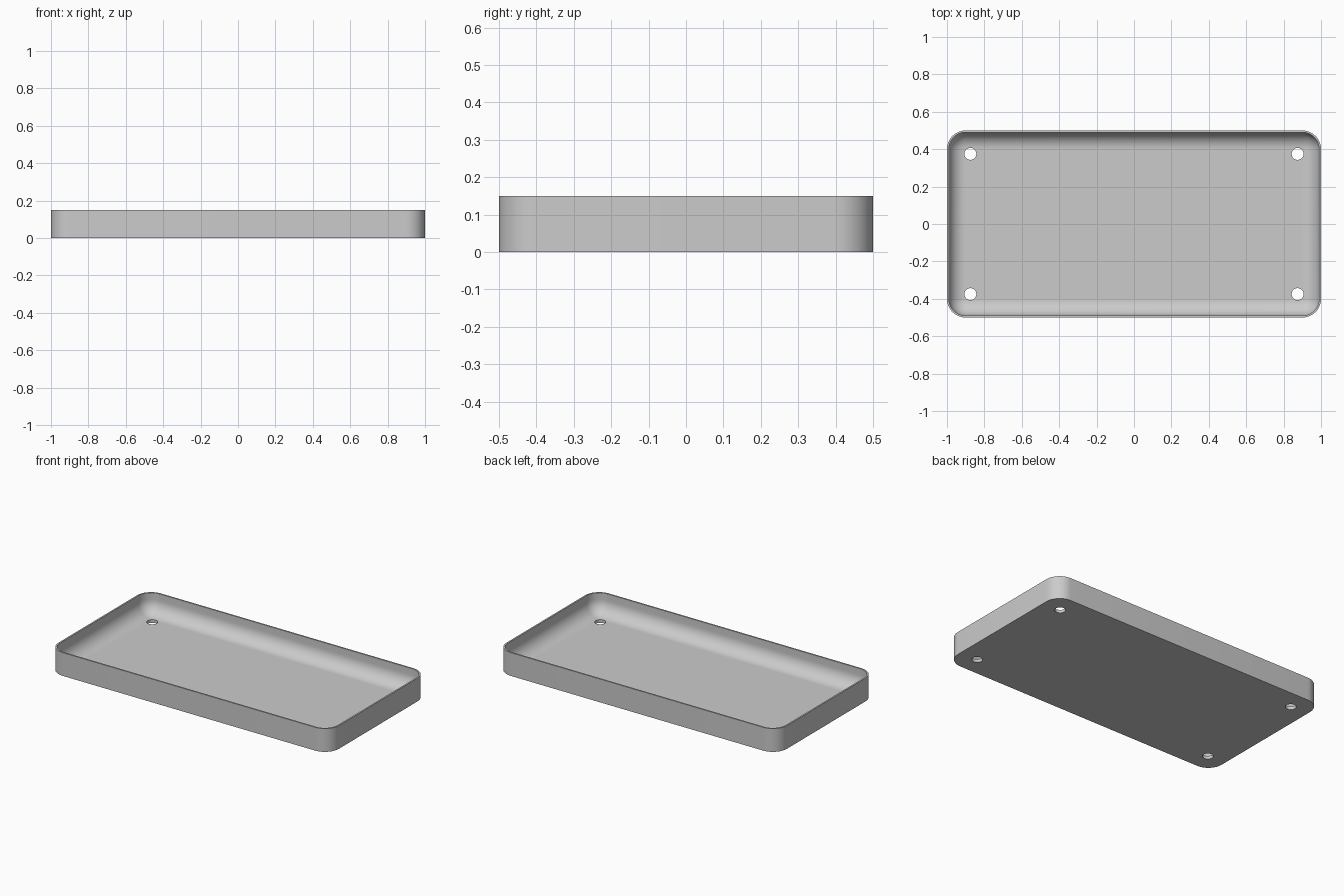
import bpy, bmesh
from math import sin, cos, pi, radians

if "Cube" in bpy.data.objects:
    bpy.data.objects.remove(bpy.data.objects["Cube"])

HALF_X, HALF_Y, HEIGHT = 1.0, 0.5, 0.15
CORNER, WALL, FLOOR, FILLET = 0.1, 0.01, 0.02, 0.088
STEPS = 12

grey = bpy.data.materials.new("plain grey")
grey.use_nodes = True
colour = (0.6, 0.6, 0.6, 1)
grey.diffuse_color = colour
grey.node_tree.nodes["Principled BSDF"].inputs["Base Color"].default_value = colour


def ring(bm, inset, z):
    """Rounded rectangle of vertices, shrunk inwards by inset."""
    r = CORNER - inset
    verts = []
    for k, (sx, sy) in enumerate([(1, 1), (-1, 1), (-1, -1), (1, -1)]):
        cx, cy = sx * (HALF_X - CORNER), sy * (HALF_Y - CORNER)
        for i in range(STEPS + 1):
            a = (k + i / STEPS) * pi / 2
            verts.append(bm.verts.new((cx + r * cos(a), cy + r * sin(a), z)))
    return verts


# Tray shell: outer wall, thin rim, inner wall and rounded floor edge
sections = [(0, 0), (0, HEIGHT), (WALL, HEIGHT)]
for i in range(STEPS + 1):
    a = i / STEPS * pi / 2
    sections.append((WALL + FILLET * (1 - cos(a)), FLOOR + FILLET * (1 - sin(a))))

bm = bmesh.new()
rings = [ring(bm, inset, z) for inset, z in sections]
for low, high in zip(rings, rings[1:]):
    for i in range(len(low)):
        j = (i + 1) % len(low)
        bm.faces.new((low[i], low[j], high[j], high[i]))
bm.faces.new(rings[0][::-1])
bm.faces.new(rings[-1])
mesh = bpy.data.meshes.new("tray")
bm.to_mesh(mesh)
bm.free()
mesh.materials.append(grey)
tray = bpy.data.objects.new("tray", mesh)
bpy.context.collection.objects.link(tray)

# Four screw holes through the floor
for sx in (-1, 1):
    for sy in (-1, 1):
        bpy.ops.mesh.primitive_cylinder_add(
            vertices=32, radius=0.032, depth=0.1,
            location=(sx * 0.875, sy * 0.375, 0.01))
        cutter = bpy.context.object
        cutter.name = "hole_cutter"
        cutter.data.materials.append(grey)
        cut = tray.modifiers.new("hole", "BOOLEAN")
        cut.operation = "DIFFERENCE"
        cut.solver = "EXACT"
        cut.object = cutter
        bpy.context.view_layer.objects.active = tray
        with bpy.context.temp_override(object=tray, active_object=tray):
            bpy.ops.object.modifier_apply(modifier=cut.name)
        bpy.data.objects.remove(cutter)

# Smooth curves, sharp rim and hole edges
bpy.ops.object.select_all(action="DESELECT")
tray.select_set(True)
bpy.context.view_layer.objects.active = tray
bpy.ops.object.shade_smooth_by_angle(angle=radians(35))
